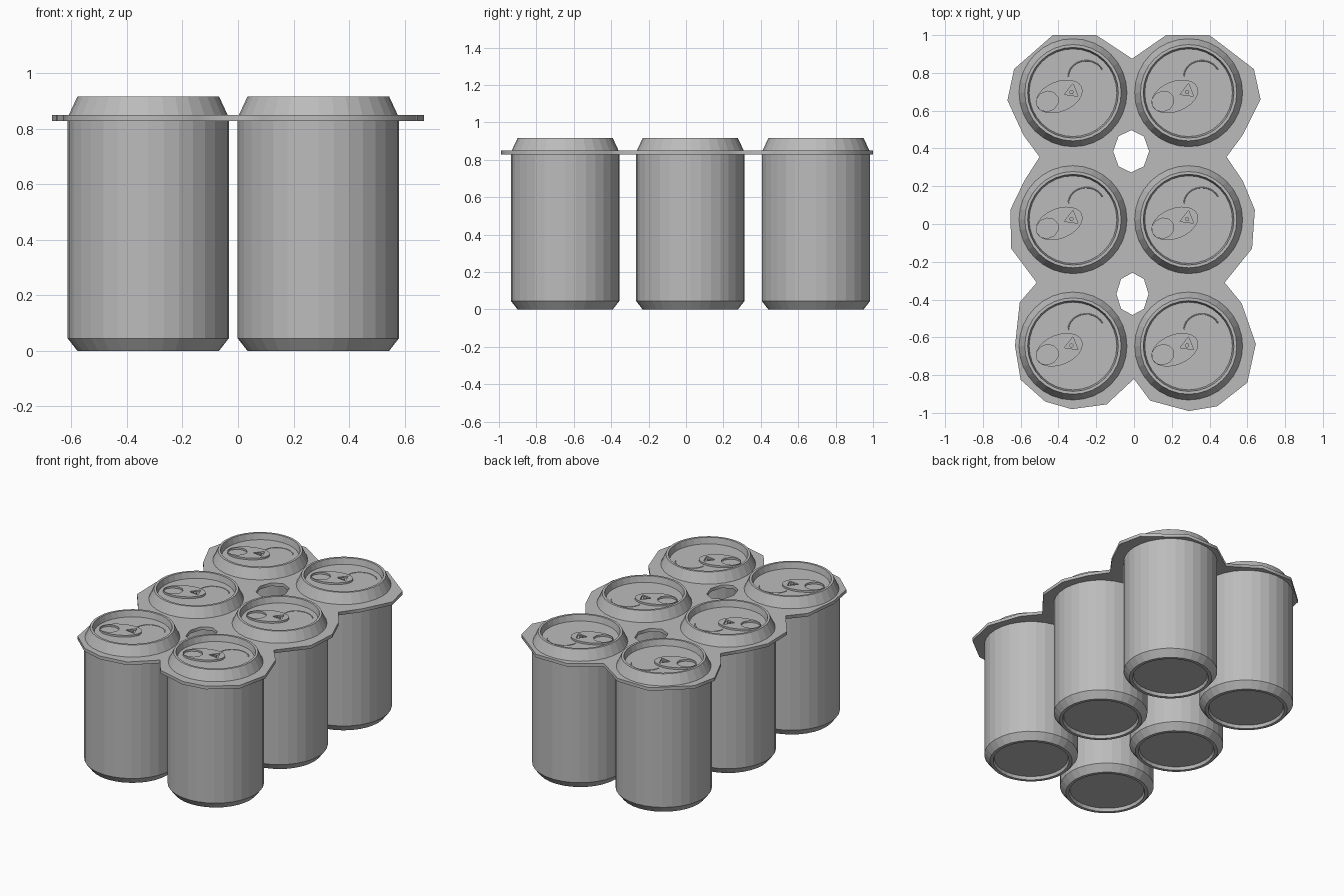
import bpy, bmesh
from math import cos, sin, pi, radians
from mathutils import Vector, Matrix

cube = bpy.data.objects.get("Cube")
if cube:
    bpy.data.objects.remove(cube, do_unlink=True)

# One plain grey for everything
grey = bpy.data.materials.new("plain grey")
grey.use_nodes = True
colour = (0.5, 0.5, 0.5, 1)
grey.diffuse_color = colour
grey.node_tree.nodes["Principled BSDF"].inputs["Base Color"].default_value = colour

SIDES = 32
LID_Z = 0.875


def add_object(name, mesh, location=(0, 0, 0)):
    if not mesh.materials:
        mesh.materials.append(grey)
    obj = bpy.data.objects.new(name, mesh)
    obj.location = location
    bpy.context.collection.objects.link(obj)
    return obj


def lathe(name, profile):
    """Spin a (radius, height) profile, which starts and ends on the axis."""
    bm = bmesh.new()
    verts = [bm.verts.new((r, 0, z)) for r, z in profile]
    edges = [bm.edges.new(pair) for pair in zip(verts, verts[1:])]
    bmesh.ops.spin(bm, geom=verts + edges, cent=(0, 0, 0), axis=(0, 0, 1),
                   angle=2 * pi, steps=SIDES, use_merge=True)
    bmesh.ops.remove_doubles(bm, verts=bm.verts, dist=0.0005)
    bmesh.ops.recalc_face_normals(bm, faces=bm.faces)
    mesh = bpy.data.meshes.new(name)
    bm.to_mesh(mesh)
    bm.free()
    return mesh


def curve_mesh(name, loops, closed=True, half_depth=0.0, bevel=0.0):
    """Filled plate with holes (closed loops) or a thin wire (open path)."""
    curve = bpy.data.curves.new(name, "CURVE")
    curve.dimensions = "2D" if closed else "3D"
    if closed:
        curve.fill_mode = "BOTH"
    curve.extrude = half_depth
    curve.bevel_depth = bevel
    curve.bevel_resolution = 0
    for loop in loops:
        spline = curve.splines.new("POLY")
        spline.points.add(len(loop) - 1)
        for point, (x, y) in zip(spline.points, loop):
            point.co = (x, y, 0, 1)
        spline.use_cyclic_u = closed
    temp = bpy.data.objects.new(name, curve)
    bpy.context.collection.objects.link(temp)
    bpy.context.view_layer.update()
    graph = bpy.context.evaluated_depsgraph_get()
    mesh = bpy.data.meshes.new_from_object(temp.evaluated_get(graph))
    mesh.name = name
    bpy.data.objects.remove(temp, do_unlink=True)
    bpy.data.curves.remove(curve)
    return mesh


def ellipse(cx, cy, rx, ry, count, start=0.0):
    angles = [start + 2 * pi * i / count for i in range(count)]
    return [(cx + rx * cos(a), cy + ry * sin(a)) for a in angles]


# Can body: recessed base, chamfer, wall, tapered neck, rim and sunken lid
can = lathe("can", [
    (0, 0.02), (0.228, 0.02), (0.235, 0), (0.255, 0), (0.29, 0.045),
    (0.29, 0.84), (0.255, 0.915), (0.24, 0.915), (0.232, LID_Z), (0, LID_Z)])

# Pull tab: oval plate with a finger hole and a small wedge slot by the rivet
tab = curve_mesh("pull_tab", [
    ellipse(0, 0, 0.13, 0.08, 24),
    ellipse(-0.068, 0, 0.06, 0.053, 10),
    ellipse(0.072, 0, 0.042, 0.042, 3, pi / 3)], half_depth=0.006)
tab.transform(Matrix.Rotation(radians(22), 4, "Z"))
rivet = lathe("rivet", [(0, 0.012), (0.011, 0.012), (0.011, 0), (0, 0)])

# Score line of the mouth, a fine raised arc on the lid
arc = [(0.07 + 0.095 * cos(radians(a)), 0.085 + 0.085 * sin(radians(a)))
       for a in range(25, 180, 14)]
score = curve_mesh("mouth_score", [arc], closed=False, bevel=0.003)

rows = {"front": -0.646, "middle": 0.023, "back": 0.695}
columns = {"right": -0.323, "left": 0.289}
for row, y in rows.items():
    for side, x in columns.items():
        label = f"{row}_{side}"
        add_object(f"can_{label}", can, (x, y, 0))
        add_object(f"pull_tab_{label}", tab, (x - 0.073, y - 0.02, LID_Z + 0.006))
        add_object(f"rivet_{label}", rivet, (x - 0.008, y + 0.003, LID_Z))
        add_object(f"mouth_score_{label}", score, (x, y, LID_Z))

# Carrier sheet: uneven scalloped outline with two finger holes
outline = [
    (-.01, .875), (.17, 1), (.4, 1), (.635, .82), (.67, .66), (.575, .47),
    (.49, .355), (.575, .23), (.64, .075), (.625, -.13), (.48, -.31),
    (.57, -.42), (.645, -.635), (.6, -.84), (.44, -.965), (.29, -.99),
    (.085, -.935), (0, -.82), (-.145, -.955), (-.33, -.98), (-.47, -.94),
    (-.6, -.825), (-.63, -.645), (-.605, -.415), (-.515, -.31), (-.65, -.13),
    (-.655, .075), (-.58, .23), (-.5, .355), (-.585, .47), (-.67, .655),
    (-.635, .82), (-.43, 1), (-.2, 1)]
sheet = curve_mesh("carrier_sheet", [
    outline,
    ellipse(-0.015, 0.385, 0.095, 0.112, 8, pi / 2),
    ellipse(-0.008, -0.37, 0.085, 0.112, 8, pi / 2)], half_depth=0.0105)
add_object("carrier_sheet", sheet, (0, 0, 0.8385))
